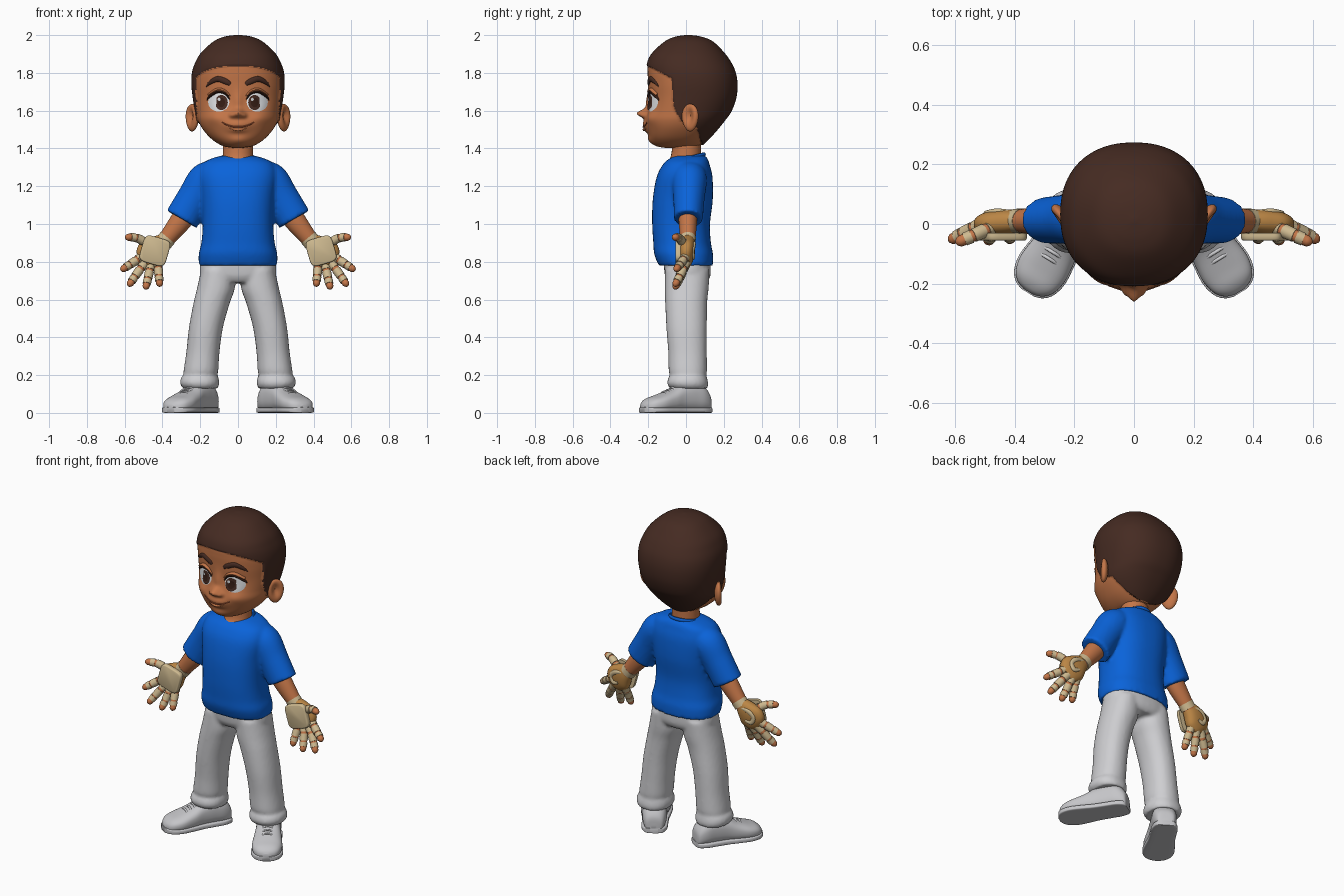
import bpy, bmesh, math
from mathutils import Vector, Matrix
from mathutils.bvhtree import BVHTree

if "Cube" in bpy.data.objects:
    bpy.data.objects.remove(bpy.data.objects["Cube"])


def material(name, *rgb):
    m = bpy.data.materials.new(name)
    m.use_nodes = True
    m.diffuse_color = (*rgb, 1)
    m.node_tree.nodes["Principled BSDF"].inputs["Base Color"].default_value = (*rgb, 1)
    return m


SKIN = material("skin", .55, .18, .065)
HAIR = material("dark brown hair", .06, .024, .016)
BLUE = material("blue shirt", .003, .125, .7)
CLOTH = material("pale grey cloth", .62, .62, .64)
SHOE = material("pale grey shoe", .56, .56, .58)
BEIGE = material("beige padding", .62, .49, .28)
TAN = material("tan glove", .5, .24, .06)
WHITE = material("eye white", .78, .8, .82)
IRIS = material("dark iris", .035, .012, .007)
LIP = material("lip", .36, .085, .033)
SIDES = (("left_", 1), ("right_", -1))


def smooth(rows, k):
    """Catmull-Rom refinement of a list of number tuples."""
    out = []
    for i in range(len(rows) - 1):
        a, b, c, d = (rows[min(max(i + j, 0), len(rows) - 1)] for j in (-1, 0, 1, 2))
        for j in range(k):
            t = j / k
            out.append([q + t * ((r - p) / 2 + t * ((p - 2.5 * q + 2 * r - s / 2)
                        + t * (1.5 * (q - r) + (s - p) / 2))) for p, q, r, s in zip(a, b, c, d)])
    return out + [list(rows[-1])]


def loft(bm, rows, s=1, axis=None, up=(0, 1, 0), p=2, n=28, k=5):
    """Skin superellipse rings; a row is x, y, z, half width, half depth."""
    rows = smooth(rows, k)
    for r in rows:
        r[0] *= s
    flip = Vector((s, 1, 1))
    rings = []
    for i, r in enumerate(rows):
        ahead, behind = rows[min(i + 1, len(rows) - 1)], rows[max(i - 1, 0)]
        t = Vector(axis) * flip if axis else Vector(ahead[:3]) - Vector(behind[:3])
        t.normalize()
        v = Vector(up) * flip
        v = (v - t * v.dot(t)).normalized()
        u = v.cross(t)
        ring = []
        for j in range(n):
            a = math.tau * j / n
            ca, sa = (math.copysign(abs(f) ** (2 / p), f) for f in (math.cos(a), math.sin(a)))
            ring.append(bm.verts.new(Vector(r[:3]) + u * ca * max(r[3], .001) + v * sa * max(r[4], .001)))
        rings.append(ring)
    for a, b in zip(rings, rings[1:]):
        for j in range(n):
            bm.faces.new((a[j], a[j - 1], b[j - 1], b[j]))
    bm.faces.new(rings[0])
    bm.faces.new(rings[-1])


def finish(bm, name, *mats, rule=None, fuse=False):
    bmesh.ops.recalc_face_normals(bm, faces=bm.faces)
    if rule:
        for f in bm.faces:
            f.material_index = int(rule(f.calc_center_median()))
    mesh = bpy.data.meshes.new(name)
    bm.to_mesh(mesh)
    bm.free()
    for m in mats:
        mesh.materials.append(m)
    ob = bpy.data.objects.new(name, mesh)
    bpy.context.collection.objects.link(ob)
    if fuse:
        r = ob.modifiers.new("fuse", 'REMESH')
        r.mode, r.voxel_size, r.use_smooth_shade = 'VOXEL', .01, True
        sm = ob.modifiers.new("soften", 'SMOOTH')
        sm.factor, sm.iterations = .5, 5
    return ob


def part(name, rows, mat, **kw):
    bm = bmesh.new()
    loft(bm, rows, **kw)
    return finish(bm, name, mat)


def level(z, rx, front, back, x=0):
    return (x, (front + back) / 2, z, rx, (back - front) / 2)


# Head: one dense loft, face forms pushed out of the front, hair by hairline rule
HAIRLINE = ((1.42, .085), (1.53, .05), (1.55, -.03), (1.62, -.065), (1.77, -.075),
            (1.81, -.15), (1.84, -.21), (1.85, -1))


def is_hair(c):
    if c.z < 1.42 or c.z > 1.85:
        return c.z > 1.85
    for (z0, y0), (z1, y1) in zip(HAIRLINE, HAIRLINE[1:]):
        if c.z <= z1:
            return c.y > y0 + (y1 - y0) * (c.z - z0) / (z1 - z0)


head_rows = [level(*r) for r in (
    (1.403, .03, -.11, .04), (1.415, .085, -.16, .075), (1.45, .14, -.19, .115), (1.5, .185, -.205, .16),
    (1.55, .212, -.21, .2), (1.6, .222, -.205, .235), (1.67, .233, -.198, .26), (1.74, .24, -.2, .266),
    (1.8, .237, -.203, .257), (1.85, .221, -.2, .235), (1.9, .192, -.175, .2), (1.96, .127, -.11, .14),
    (1.985, .07, -.055, .08), (1.994, .008, .005, .02))]
FORMS = ((0, 1.585, .026, .022, .052), (.032, 1.575, .014, .014, .02), (-.032, 1.575, .014, .014, .02),
         (0, 1.65, .02, .05, .012), (0, 1.525, .07, .03, .02), (0, 1.495, .04, .012, .008),
         (0, 1.44, .05, .025, .012), (.12, 1.56, .05, .035, .012), (-.12, 1.56, .05, .035, .012),
         (.1, 1.645, .05, .04, -.01), (-.1, 1.645, .05, .04, -.01))
bm = bmesh.new()
loft(bm, head_rows, axis=(0, 0, 1), p=2.25, n=160, k=9)
for v in bm.verts:
    if is_hair(v.co):
        v.co += Vector((v.co.x, v.co.y - .03, v.co.z - 1.7)).normalized() * .007
    elif v.co.y < -.03:
        x, z = v.co.x, v.co.z
        v.co.y -= sum(h * math.exp(-((x - cx) / sx) ** 2 - ((z - cz) / sz) ** 2)
                      for cx, cz, sx, sz, h in FORMS)
bmesh.ops.recalc_face_normals(bm, faces=bm.faces)
face_tree = BVHTree.FromBMesh(bm)
finish(bm, "head", SKIN, HAIR, rule=is_hair)


def face_y(x, z):
    return face_tree.ray_cast(Vector((x, -1, z)), Vector((0, 1, 0)))[0].y


def patch(name, cx, cz, rx, rz, lift, bulge, mat, rings=7, n=36):
    """A domed disc laid on the face."""
    bm = bmesh.new()
    last = None
    for i in range(rings, 0, -1):
        f = i / rings
        ring = []
        for j in range(n):
            a = math.tau * j / n
            x, z = cx + rx * f * math.cos(a), cz + rz * f * math.sin(a)
            ring.append(bm.verts.new((x, face_y(x, z) - lift - bulge * (1 - f * f), z)))
        for j in range(n if last else 0):
            bm.faces.new((last[j - 1], last[j], ring[j], ring[j - 1]))
        last = ring
    bm.faces.new(last)
    ob = finish(bm, name, mat)
    ob.data.flip_normals() if ob.data.polygons[0].normal.y > 0 else None


def stroke(name, pts, mat, s=1, lift=0):
    """A soft band laid on the face; a point is x, z, half height, half depth."""
    rows = [(x, face_y(x * s, z) - lift, z, a, b) for x, z, a, b in smooth(pts, 4)]
    part(name, rows, mat, s=s, n=12, k=1)


for side, s in SIDES:
    patch(side + "eye", s * .102, 1.645, .056, .05, .001, .011, WHITE)
    patch(side + "iris", s * .088, 1.643, .034, .04, .009, .006, HAIR)
    patch(side + "pupil", s * .088, 1.643, .02, .025, .015, .002, IRIS)
    patch(side + "eye_glint", s * .088 - .012, 1.66, .008, .009, .018, .001, WHITE, rings=2, n=12)
    stroke(side + "lash", ((.044, 1.66, .003, .004), (.07, 1.692, .006, .011), (.11, 1.699, .007, .012),
                           (.15, 1.675, .006, .01), (.165, 1.655, .002, .003)), IRIS, s, .004)
    stroke(side + "upper_lid", ((.04, 1.675, .003, .004), (.07, 1.703, .008, .014), (.11, 1.711, .009, .015),
                                (.155, 1.685, .006, .01)), SKIN, s, .001)
    stroke(side + "eyebrow", ((.04, 1.738, .008, .004), (.06, 1.752, .015, .009), (.105, 1.768, .015, .01),
                              (.145, 1.75, .011, .008), (.168, 1.728, .003, .003)), HAIR, s)

    # Ears: flattened balls with a hollow, back edge flared out
    bm = bmesh.new()
    bmesh.ops.create_uvsphere(bm, u_segments=28, v_segments=20, radius=1)
    for v in bm.verts:
        v.co *= Vector((.026, .05 + .006 * v.co.z, .073))
        if v.co.x > 0:
            v.co.x -= .03 * math.exp(-(v.co.y / .024) ** 2 - ((v.co.z - .008) / .04) ** 2)
        v.co = Matrix.Rotation(-.6, 3, 'Z') @ v.co + Vector((.243, .022, 1.563))
        v.co.x *= s
    finish(bm, side + "ear", SKIN)

stroke("smile", ((-.085, 1.538, .003, .003), (-.045, 1.52, .004, .004), (0, 1.514, .004, .004),
                 (.045, 1.52, .004, .004), (.085, 1.538, .003, .003)), LIP)
stroke("lower_lip", ((-.045, 1.506, .003, .003), (0, 1.5, .008, .008), (.045, 1.506, .003, .003)), SKIN)

# Neck and shirt, with the sleeves fused into the body
part("neck", [level(*r) for r in ((1.29, .085, -.125, .08), (1.325, .083, -.112, .085), (1.36, .08, -.08, .08),
                                  (1.46, .078, -.07, .08))], SKIN, axis=(0, 0, 1))
bm = bmesh.new()
loft(bm, [level(*r) for r in (
    (.78, .207, -.145, .143), (.84, .208, -.168, .143), (.9, .194, -.173, .132), (1, .187, -.179, .127),
    (1.13, .194, -.176, .142), (1.25, .208, -.155, .14), (1.315, .19, -.122, .125), (1.345, .145, -.09, .115),
    (1.362, .085, -.055, .1))], axis=(0, 0, 1), p=2.4, n=48)
for side, s in SIDES:
    loft(bm, ((.1, .015, 1.285, .06, .08), (.165, .018, 1.235, .096, .093), (.23, .016, 1.14, .091, .083),
              (.298, .012, 1.025, .092, .077)), s)
finish(bm, "shirt", BLUE, fuse=True)
collar = []
for i in range(25):
    a = math.tau * i / 24
    collar.append((.088 * math.cos(a), -.003 + .1 * math.sin(a), 1.343 + .026 * math.sin(a), .008, .011))
part("shirt_collar", collar, BLUE, up=(0, 0, 1), n=10, k=2)

# Trousers: hips and both legs fused
bm = bmesh.new()
loft(bm, [level(*r) for r in ((.69, .13, -.09, .11), (.73, .2, -.112, .13), (.83, .193, -.12, .128))],
     axis=(0, 0, 1), p=2.4, n=40)
for side, s in SIDES:
    loft(bm, [level(*r) for r in (
        (.13, .093, -.085, .115, .2), (.155, .104, -.1, .118, .203), (.185, .1, -.094, .112, .202),
        (.2, .09, -.085, .108, .199), (.225, .092, -.092, .111, .196), (.32, .088, -.094, .11, .186),
        (.45, .09, -.104, .11, .17), (.58, .096, -.11, .112, .14), (.66, .1, -.112, .12, .117),
        (.76, .09, -.11, .125, .105))], s, axis=(0, 0, 1), p=2.2)
finish(bm, "trousers", CLOTH, fuse=True)

FINGERS = {
    "thumb": ((.465, -.005, .885), (.53, -.035, .924), (.583, -.058, .93)),
    "index_finger": ((.505, 0, .83), (.565, -.028, .79), (.608, -.05, .762)),
    "middle_finger": ((.49, 0, .8), (.54, -.03, .73), (.572, -.055, .683)),
    "ring_finger": ((.46, 0, .79), (.475, -.03, .72), (.487, -.055, .668)),
    "little_finger": ((.425, 0, .8), (.42, -.03, .735), (.415, -.05, .683))}
TOE = Vector((.53, -.85, 0))
ACROSS = Vector((.85, .53, 0))
ANKLE = Vector((.2, .02, 0))
SHOE_CUTS = ((-.112, .02, .05), (-.104, .05, .1), (-.06, .068, .15), (0, .07, .165), (.07, .072, .15),
             (.13, .08, .118), (.2, .086, .092), (.25, .074, .076), (.278, .05, .058), (.29, .02, .04))

for side, s in SIDES:
    # Forearm, wrist band and gloved hand
    part(side + "forearm", ((.25, .012, 1.09, .055, .05), (.3, .01, 1.02, .057, .049),
                            (.355, .01, .95, .048, .043), (.4, .01, .895, .04, .036)), SKIN, s=s)
    part(side + "wrist_band", ((.372, .01, .928, .047, .042), (.395, .01, .9, .047, .041)), BEIGE, s=s)
    part(side + "palm", ((.385, .01, .915, .038, .032), (.42, .008, .885, .06, .041), (.455, .004, .85, .08, .042),
                         (.485, 0, .815, .068, .034), (.503, -.002, .795, .04, .02)), TAN, s=s, p=2.3)
    tilt = (-.28, 0, .96)
    part(side + "palm_pad", [(.44, y, .858, r, r) for y, r in ((-.03, .072), (-.05, .072), (-.056, .066))],
         BEIGE, s=s, axis=(0, 1, 0), up=tilt, p=5, n=40, k=2)
    part(side + "hand_back_trim", ((.415, .042, .9, .008, .006), (.46, .043, .892, .014, .009),
                                   (.49, .036, .86, .014, .01), (.475, .038, .825, .014, .01),
                                   (.44, .043, .832, .008, .006)), BEIGE, s=s, n=14)
    for name, pts in FINGERS.items():
        path = smooth(pts, 8)
        rad = [.024 - .004 * i / 16 for i in range(17)]
        core = [(*c, r * .92, r * .92) for c, r in zip(path, rad)]
        end = Vector(path[-1]) - Vector(path[-2])
        for d, f in ((.007, .8), (.013, .5), (.016, .05)):
            core.append((*(Vector(path[-1]) + end.normalized() * d), .0184 * f, .0184 * f))
        part(side + name, core, SKIN, s=s, n=16, k=1)
        for w, (i, j) in enumerate(((0, 4), (5, 9), (10, 13))):
            wrap = [(*path[q], rad[q] * 1.06, rad[q] * 1.06) for q in range(i, j + 1)]
            part(f"{side}{name}_wrap_{w + 1}", wrap, BEIGE, s=s, n=16, k=1)

    # Shoe upper, sole and laces, toes turned out
    upper, sole = [], []
    for t, w, h in SHOE_CUTS:
        c = ANKLE + TOE * t
        upper.append((c.x, c.y, h / 2 + .003, w, h / 2))
        c = ANKLE + TOE * (t * 1.015)
        sole.append((c.x, c.y, .015, w + .005, .015))
    part(side + "shoe", upper, SHOE, s=s, axis=TOE, up=(0, 0, 1), p=2.5, n=36)
    part(side + "shoe_sole", sole, SHOE, s=s, axis=TOE, up=(0, 0, 1), p=6, n=36)
    for i, (t, h) in enumerate(((.085, .145), (.11, .131), (.135, .119), (.16, .109))):
        lace = []
        for o, dz in ((-.04, -.012), (0, .004), (.04, -.012)):
            c = ANKLE + TOE * t + ACROSS * o
            lace.append((c.x, c.y, h + dz, .006, .005))
        part(f"{side}lace_{i + 1}", lace, CLOTH, s=s, up=(0, 0, 1), n=10)

# Smooth shading with sharp rims kept
bpy.ops.object.select_all(action='DESELECT')
for ob in bpy.context.collection.objects:
    if ob.type == 'MESH':
        ob.select_set(True)
        bpy.context.view_layer.objects.active = ob
bpy.ops.object.shade_smooth_by_angle(angle=math.radians(45))
